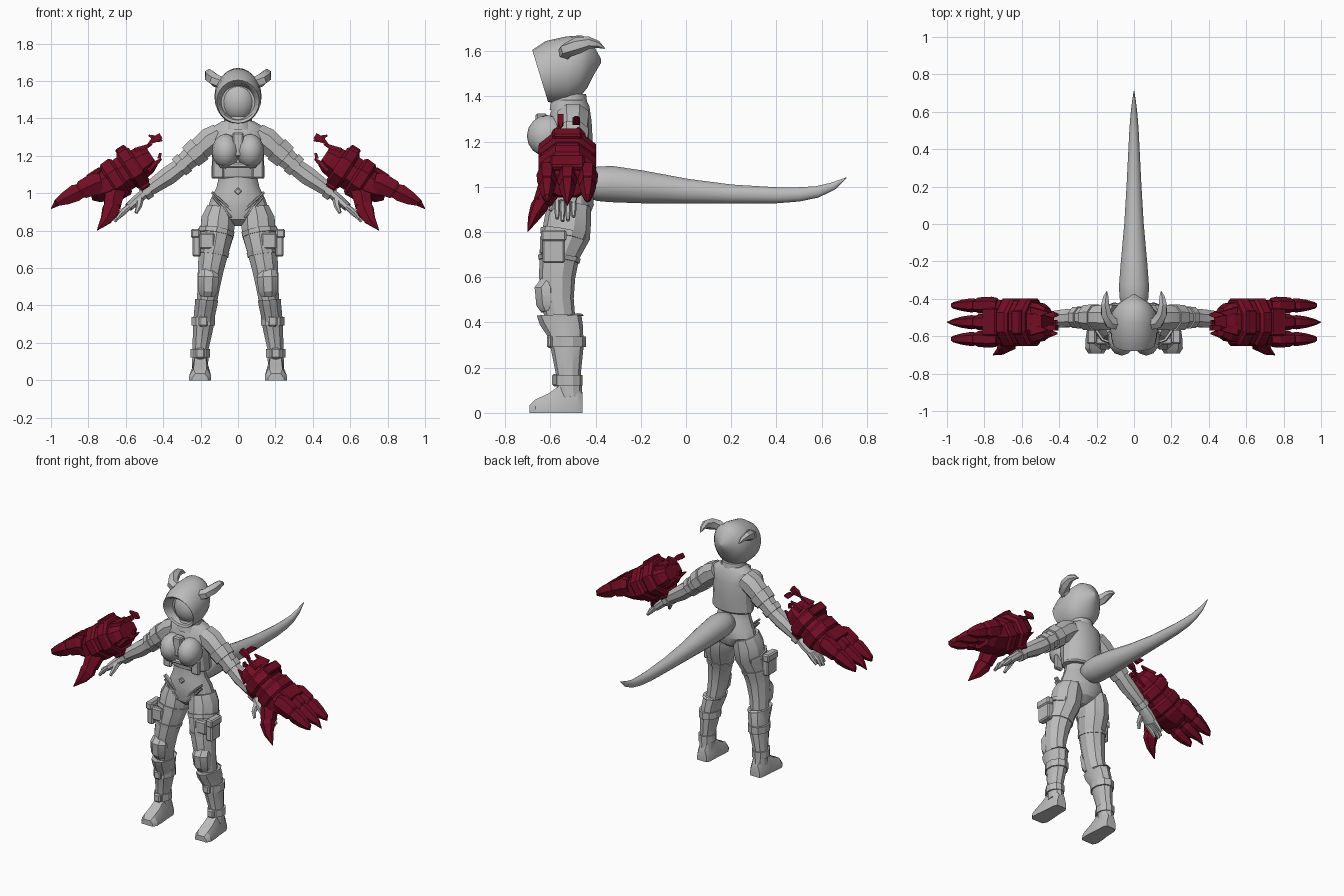
import bpy, bmesh, math
from mathutils import Vector, Matrix


def material(name, rgb):
    m = bpy.data.materials.new(name)
    m.diffuse_color = (*rgb, 1)
    return m


GREY = material("suit_grey", (0.5, 0.5, 0.5))
RED = material("dark_red", (0.17, 0.004, 0.018))


def finish(name, bm, mat, mirror=False, angle=30):
    bmesh.ops.recalc_face_normals(bm, faces=bm.faces)
    me = bpy.data.meshes.new(name)
    bm.to_mesh(me)
    bm.free()
    me.materials.append(mat)
    if angle:
        me.shade_smooth()
        me.set_sharp_from_angle(angle=math.radians(angle))
    ob = bpy.data.objects.new(name, me)
    bpy.context.collection.objects.link(ob)
    if mirror:
        ob.modifiers.new("Mirror", 'MIRROR').use_mirror_merge = False
    return ob


def loft(name, rings, mat=GREY, mirror=False, angle=30, caps=(True, True)):
    bm = bmesh.new()
    vs = [[bm.verts.new(p) for p in r] for r in rings]
    n = len(rings[0])
    for a, b in zip(vs, vs[1:]):
        for i in range(n):
            j = (i + 1) % n
            bm.faces.new((a[i], a[j], b[j], b[i]))
    if caps[0]:
        bm.faces.new(vs[0])
    if caps[1]:
        bm.faces.new(vs[-1])
    return finish(name, bm, mat, mirror, angle)


def limb(name, pts, ref=(0, 1, 0), n=8, mat=GREY, mirror=True, angle=30):
    """pts: (centre, radius across, radius along ref)"""
    rings, ref = [], Vector(ref)
    k = 1 / math.cos(math.pi / n)
    c = [Vector(p[0]) for p in pts]
    for i, (_, ru, rv) in enumerate(pts):
        t = (c[min(i + 1, len(c) - 1)] - c[max(i - 1, 0)]).normalized()
        u = ref.cross(t).normalized()
        v = t.cross(u)
        rings.append([c[i] + u * ru * k * math.cos(a) + v * rv * k * math.sin(a)
                      for a in (2 * math.pi * (j + .5) / n for j in range(n))])
    return loft(name, rings, mat, mirror, angle)


def stack(name, rows, n=14, **kw):
    """rows: (z, half width, front y, back y)"""
    return loft(name, [[(rx * math.cos(a), (f + b) / 2 + (b - f) / 2 * math.sin(a), z)
                        for a in (2 * math.pi * j / n for j in range(n))]
                       for z, rx, f, b in rows], **kw)


def box(name, c, size, mat=GREY, rot=None, bevel=.008, mirror=True):
    bm = bmesh.new()
    m = Matrix.Translation(c) @ (rot or Matrix()) @ Matrix.Diagonal((*size, 1))
    bmesh.ops.create_cube(bm, size=1, matrix=m)
    bmesh.ops.bevel(bm, geom=bm.edges[:], offset=bevel, segments=1, affect='EDGES')
    return finish(name, bm, mat, mirror, 0)


def ball(name, c, r, seg=16, mirror=False):
    bm = bmesh.new()
    bmesh.ops.create_uvsphere(bm, u_segments=seg, v_segments=seg // 2 + 2, radius=1,
                              matrix=Matrix.Translation(c) @ Matrix.Diagonal((*r, 1)))
    return finish(name, bm, GREY, mirror, 40)


# Hood: tilted oval rings from the face opening to the back point
def oval(yt, zt, yb, zb, rx, n=24):
    out = []
    for j in range(n):
        a = 2 * math.pi * j / n
        f = (1 + math.sin(a)) / 2
        out.append((rx * math.cos(a), yb + (yt - yb) * f, zb + (zt - zb) * f))
    return out


loft("hood", [oval(*r) for r in (
    (-.585, 1.575, -.57, 1.40, .09), (-.665, 1.59, -.605, 1.39, .102),
    (-.68, 1.605, -.61, 1.375, .113), (-.62, 1.645, -.575, 1.37, .124),
    (-.53, 1.665, -.525, 1.37, .126), (-.46, 1.67, -.475, 1.39, .116),
    (-.42, 1.645, -.435, 1.44, .085), (-.395, 1.60, -.405, 1.50, .045),
    (-.375, 1.565, -.375, 1.55, .006))], angle=45)
ball("face", (0, -.53, 1.49), (.095, .085, .108))

# Curled horns
limb("horn", [((.085, -.535, 1.585), .03, .03), ((.125, -.525, 1.605), .033, .03),
              ((.148, -.48, 1.625), .028, .032), ((.155, -.43, 1.638), .021, .024),
              ((.15, -.39, 1.63), .014, .014), ((.145, -.36, 1.612), .002, .002)],
     ref=(0, 0, 1), n=6)

# Neck, jacket, waist and hips
stack("neck_collar", [(1.34, .085, -.605, -.435), (1.37, .078, -.60, -.435),
                      (1.41, .072, -.59, -.44)])
stack("jacket", [(1.08, .138, -.59, -.43), (1.09, .143, -.60, -.42), (1.2, .138, -.62, -.41),
                 (1.29, .148, -.615, -.415), (1.355, .135, -.59, -.425),
                 (1.385, .085, -.585, -.44)])
stack("hips_and_waist", [(.825, .035, -.56, -.48), (.86, .11, -.60, -.43),
                         (.92, .163, -.61, -.405), (.97, .145, -.61, -.41),
                         (1.03, .115, -.605, -.435), (1.09, .102, -.595, -.45),
                         (1.16, .115, -.60, -.44)])
ball("bust", (.066, -.612, 1.225), (.074, .092, .092), 12, True)
box("jacket_zip_panel", (0, -.64, 1.26), (.06, .05, .13), mirror=False)
box("jacket_front_hem", (.105, -.605, 1.13), (.06, .03, .10))
box("lower_bust_band", (0, -.615, 1.15), (.2, .07, .03), mirror=False)
box("belt_gem", (0, -.608, 1.01), (.03, .02, .03), mirror=False,
    rot=Matrix.Rotation(math.pi / 4, 4, 'Y'), bevel=.005)
for z0, tilt in ((.955, -.75), (.925, -.85)):
    box("hip_strap", (.085, -.59, z0), (.15, .03, .014), bevel=.004,
        rot=Matrix.Rotation(tilt, 4, 'Y'))

# Tail
limb("tail", [((0, y, (t + b) / 2), (t - b) / 2, w) for y, t, b, w in (
    (-.47, 1.04, .98, .035), (-.44, 1.075, .95, .065), (-.39, 1.09, .937, .078),
    (-.33, 1.092, .932, .08), (-.2, 1.073, .927, .07), (0, 1.036, .926, .052),
    (.2, 1.01, .926, .04), (.4, .998, .927, .03), (.5, .998, .935, .025),
    (.58, 1.003, .952, .019), (.65, 1.02, .985, .011), (.71, 1.042, 1.038, .002))],
     ref=(1, 0, 0), n=16, mirror=False, angle=60)

# Legs
limb("thigh", [((.095, -.515, .92), .07, .09), ((.106, -.522, .86), .09, .098),
               ((.112, -.53, .79), .09, .102), ((.128, -.56, .70), .08, .085),
               ((.145, -.57, .60), .07, .076), ((.157, -.57, .50), .06, .07),
               ((.17, -.55, .38), .05, .06)], n=10)
limb("boot", [((.168, -.555, .43), .062, .10), ((.169, -.555, .415), .06, .09),
              ((.178, -.535, .36), .057, .078), ((.187, -.525, .28), .054, .068),
              ((.2, -.52, .17), .043, .052), ((.203, -.515, .07), .043, .055)], n=10)
limb("knee_pad_shell", [((.157, -.605, .575), .05, .04), ((.158, -.62, .55), .056, .05),
                        ((.161, -.615, .48), .053, .047), ((.163, -.61, .45), .04, .03)], n=8)
for z, x, y, r, q in ((.315, .185, -.525, .063, .078), (.145, .202, -.52, .052, .06)):
    limb("boot_strap", [((x, y, z + .023), r, q), ((x, y, z - .023), r, q)], n=10)
    box("boot_buckle", (x, y - q, z), (.05, .025, .055))
limb("thigh_strap", [((.115, -.535, .80), .096, .104), ((.119, -.54, .775), .094, .102)], n=10)
limb("lower_thigh_strap", [((.131, -.56, .69), .085, .09), ((.134, -.562, .67), .083, .087)], n=10)
box("thigh_pouch", (.222, -.585, .735), (.045, .10, .145))
box("pouch_flap", (.228, -.585, .785), (.048, .112, .05))
box("front_thigh_pouch", (.165, -.625, .745), (.08, .04, .085))

# Feet
loft("shoe", [[(x - w, y, 0), (x + w, y, 0), (x + w, y, h * .4), (x + w * .6, y, h),
               (x - w * .6, y, h), (x - w, y, h * .4)]
              for y, x, w, h in ((-.457, .2, .035, .08), (-.48, .2, .046, .12),
                                 (-.56, .201, .05, .12), (-.61, .202, .056, .085),
                                 (-.665, .203, .058, .06), (-.692, .203, .042, .035))],
     mirror=True)

# Arms and hands
limb("arm", [((.10, -.5, 1.315), .06, .068), ((.15, -.5, 1.285), .068, .068),
             ((.24, -.5, 1.205), .058, .058), ((.31, -.5, 1.14), .046, .048),
             ((.37, -.505, 1.095), .05, .048), ((.45, -.51, 1.04), .041, .041),
             ((.51, -.515, .995), .03, .034)])
limb("sleeve_band", [((.205, -.5, 1.237), .072, .07), ((.255, -.5, 1.193), .066, .066)])
limb("elbow_band", [((.285, -.5, 1.165), .06, .058), ((.315, -.5, 1.138), .057, .055)])
limb("glove_cuff", [((.475, -.512, 1.02), .044, .045), ((.505, -.514, .998), .042, .044)])
limb("palm", [((.5, -.515, 1.0), .026, .034), ((.54, -.525, .965), .026, .045),
              ((.585, -.535, .925), .022, .046)])
for i in range(4):
    y = -.57 + .024 * i
    e = (.0, .012, .008, -.008)[i]
    limb("finger", [((.58, y, .93), .014, .012), ((.62 + e, y, .895), .013, .011),
                    ((.648 + e, y, .86 - e), .008, .007)], n=6)
limb("hand_thumb", [((.525, -.55, .965), .018, .018), ((.53, -.585, .93), .014, .014),
                    ((.545, -.60, .895), .008, .008)], ref=(1, 0, 0), n=6)

# Floating clawed gauntlets, laid out along a sloping axis
T = math.radians(33)


def P(s, n=0, y=0):
    return Vector((.47 + s * math.cos(T) + n * math.sin(T), -.525 + y,
                   1.195 - s * math.sin(T) + n * math.cos(T)))


def gaunt(name, pts, n=8):
    limb(name, [(P(*p[0]), p[1], p[2]) for p in pts], n=n, mat=RED, angle=0)


TILT = Matrix.Rotation(T, 4, 'Y')
gaunt("gauntlet_sleeve", [((-.01,), .06, .075), ((.03,), .08, .10), ((.15,), .095, .115),
                          ((.28,), .09, .118), ((.34, .01), .07, .11), ((.37, .02), .05, .09)])
gaunt("gauntlet_band_rear", [((.07,), .10, .115), ((.085,), .118, .126),
                             ((.135,), .12, .128), ((.15,), .10, .115)])
gaunt("gauntlet_band_front", [((.18,), .10, .115), ((.195,), .113, .128),
                              ((.245,), .11, .128), ((.26,), .095, .115)])
box("gauntlet_top_plate", P(.11, .115), (.06, .13, .035), RED, TILT)
box("gauntlet_lower_plate", P(.11, -.115), (.06, .13, .03), RED, TILT)
box("gauntlet_hand_plate", P(.30, .088), (.09, .15, .03), RED, TILT)
for y, tip in ((-.09, .565), (0, .595), (.09, .57)):
    gaunt("gauntlet_knuckle", [((.29, .03, y), .045, .034), ((.32, .04, y), .058, .04),
                               ((.40, .05, y), .05, .037), ((.42, .05, y), .035, .028)], 6)
    gaunt("gauntlet_claw", [((.39, .045, y), .034, .027), ((.44, .055, y), .046, .033),
                            ((.50, .06, y), .036, .026), ((.55, .065, y), .02, .015),
                            ((tip, .055, y), .002, .002)], 6)
limb("gauntlet_thumb", [((.64, -.575, 1.04), .045, .045), ((.665, -.61, .98), .05, .045),
                        ((.672, -.635, .93), .044, .036)], n=6, mat=RED, angle=0)
limb("gauntlet_thumb_claw", [((.665, -.63, .95), .034, .03), ((.68, -.65, .91), .046, .034),
                             ((.705, -.675, .86), .03, .022), ((.753, -.70, .802), .002, .002)],
     n=6, mat=RED, angle=0)

# Jagged cuff edge and loose shards
for n, y in ((.055, -.04), (.05, .05), (-.04, -.06), (-.045, .04)):
    gaunt("cuff_spike", [((.05, n * 1.2, y), .02, .03), ((-.045, n, y), .003, .004)], 4)
for y, dz in ((-.555, 0), (-.485, .005)):
    limb("loose_shard", [((.405, y, 1.275 + dz), .004, .006), ((.435, y, 1.285 + dz), .018, .016),
                         ((.478, y, 1.31 + dz - .005), .004, .006)] if y > -.5 else
         [((.412, y, 1.308), .016, .014), ((.45, y, 1.285), .016, .014),
          ((.482, y, 1.262), .003, .004)], n=4, mat=RED, angle=0)
limb("small_shard", [((.415, -.525, 1.215), .006, .01), ((.422, -.525, 1.185), .01, .012)],
     n=4, mat=RED, angle=0)
